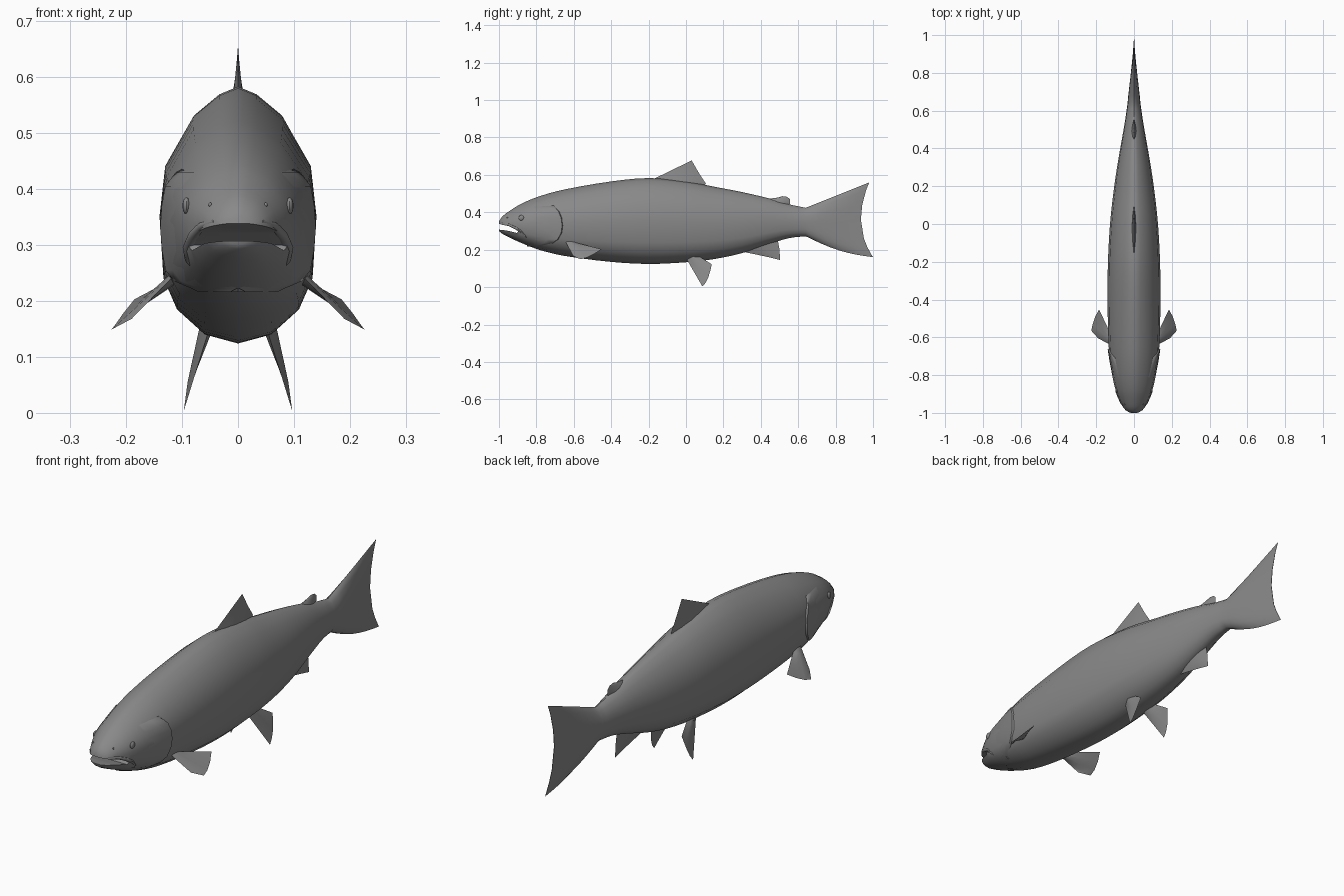
import bpy, bmesh, math
from mathutils import Vector

if "Cube" in bpy.data.objects:
    bpy.data.objects.remove(bpy.data.objects["Cube"])

grey = bpy.data.materials.new("fish grey")
grey.diffuse_color = (0.25, 0.25, 0.25, 1)
grey.use_nodes = True
grey.node_tree.nodes["Principled BSDF"].inputs["Base Color"].default_value = grey.diffuse_color

# body stations: y, top z, bottom z, half width
STATIONS = [(-1.0, .350, .300, .022), (-.985, .375, .287, .046), (-.95, .403, .268, .068),
            (-.88, .446, .236, .097), (-.78, .487, .198, .119), (-.65, .522, .167, .134),
            (-.4, .565, .135, .140), (-.2, .583, .124, .138), (0, .566, .133, .127),
            (.15, .537, .150, .111), (.3, .508, .182, .090), (.45, .473, .232, .064),
            (.55, .443, .262, .047), (.64, .424, .272, .034)]
# right half of the cross-section, top to bottom: x, z in -1..1
SECTION = [(0, 1), (.24, .94), (.57, .775), (.93, .39), (1, 0), (.95, -.5), (.78, -.74), (.43, -.93), (0, -1)]


def station(y):
    """Smooth top, bottom and half width at y."""
    n = len(STATIONS)
    i = max(k for k in range(n - 1) if STATIONS[k][0] <= y or k == 0)
    a, b = STATIONS[i], STATIONS[i + 1]
    p, q = STATIONS[max(i - 1, 0)], STATIONS[min(i + 2, n - 1)]
    h = b[0] - a[0]
    t = (y - a[0]) / h
    out = []
    for c in (1, 2, 3):
        m0 = (b[c] - p[c]) / (b[0] - p[0]) * h
        m1 = (q[c] - a[c]) / (q[0] - a[0]) * h
        out.append((2*t**3 - 3*t*t + 1) * a[c] + (t**3 - 2*t*t + t) * m0
                   + (3*t*t - 2*t**3) * b[c] + (t**3 - t*t) * m1)
    return out


def skin_x(y, z):
    """Half width of the body surface at y, z."""
    top, bot, w = station(y)
    zn = max(-1, min(1, (2 * z - top - bot) / (top - bot)))
    for (x0, z0), (x1, z1) in zip(SECTION, SECTION[1:]):
        if z0 >= zn >= z1:
            return w * (x0 + (x1 - x0) * (z0 - zn) / (z0 - z1))
    return 0


def finish(name, bm, mirror=False, angle=50):
    bmesh.ops.recalc_face_normals(bm, faces=bm.faces)
    me = bpy.data.meshes.new(name)
    bm.to_mesh(me)
    bm.free()
    ob = bpy.data.objects.new(name, me)
    bpy.context.collection.objects.link(ob)
    me.materials.append(grey)
    bpy.ops.object.select_all(action='DESELECT')
    bpy.context.view_layer.objects.active = ob
    ob.select_set(True)
    if angle:
        bpy.ops.object.shade_smooth_by_angle(angle=math.radians(angle))
    if mirror:
        ob.modifiers.new("mirror", 'MIRROR').use_mirror_merge = False
    return ob


def loft(bm, rows, closed=False):
    """Quads between successive rows of points."""
    vs = [[bm.verts.new(p) for p in r] for r in rows]
    n = len(rows[0])
    for r, s in zip(vs, vs[1:]):
        for i in range(n if closed else n - 1):
            j = (i + 1) % n
            bm.faces.new((r[i], r[j], s[j], s[i]))
    return vs


# body, running into the forked tail
ring = SECTION + [(-x, z) for x, z in SECTION[-2:0:-1]]
ys = []
for a, b in zip(STATIONS, STATIONS[1:]):
    steps = 2 if b[0] < -.9 else 3
    ys += [a[0] + (b[0] - a[0]) * k / steps for k in range(steps)]
rows = []
for y in ys + [.64]:
    top, bot, w = station(y)
    rows.append([(x * w, y, (top + bot) / 2 + z * (top - bot) / 2) for x, z in ring])
last = rows[-1]
for k in range(1, 9):
    t = k / 8
    row = []
    for (x, zn), p in zip(ring, last):
        edge_y = .935 + (.045 if zn > 0 else .065) * zn * zn
        droop = .02 * math.sin(math.pi * t) * min(zn, 0)
        row.append((p[0] * (1 - t) + .001 * x, p[1] + (edge_y - p[1]) * t,
                    p[2] + (.36 + .2 * zn - p[2]) * t + droop))
    rows.append(row)
bm = bmesh.new()
vs = loft(bm, rows, closed=True)
bm.faces.new(vs[0])
n = len(ring)
for i in range(n // 2):            # close the trailing edge of the tail
    quad = [vs[-1][i], vs[-1][i + 1], vs[-1][-i - 1], vs[-1][-i % n]]
    bm.faces.new(list(dict.fromkeys(quad)))
body = finish("body_and_tail", bm, angle=0)

# open mouth cut as a wedge through the snout
bm = bmesh.new()
wedge = [(-1.1, .368), (-.985, .334), (-.93, .322), (-.895, .300), (-.905, .290), (-.96, .303), (-1.1, .318)]
vs = loft(bm, [[(x, y, z) for y, z in wedge] for x in (-.2, .2)], closed=True)
bm.faces.new(vs[0])
bm.faces.new(vs[1])
cutter = finish("mouth_cutter", bm, angle=0)
cutter.hide_render = True
bpy.context.view_layer.objects.active = body
cut = body.modifiers.new("mouth", 'BOOLEAN')
cut.operation, cut.object, cut.solver = 'DIFFERENCE', cutter, 'EXACT'
bpy.ops.object.modifier_apply(modifier=cut.name)
bpy.data.objects.remove(cutter)
bpy.ops.object.select_all(action='DESELECT')
body.select_set(True)
bpy.ops.object.shade_smooth_by_angle(angle=math.radians(50))

# raised gill covers, flush with the cheek in front and stepped at the back
edge = [(-.70, .43), (-.675, .405), (-.66, .37), (-.655, .33), (-.66, .29), (-.68, .255), (-.71, .235), (-.77, .222)]
rows = []
for y1, z in edge:
    row = []
    for t, off in ((0, -.003), (.3, .001), (.65, .004), (.96, .007), (1, -.006)):
        y = -.85 + (y1 + .85) * t
        row.append((skin_x(y, z) + off, y, z))
    rows.append(row)
rows.insert(0, [(p[0] - .012, p[1], p[2] + .006) for p in rows[0]])
rows.append([(p[0] - .012, p[1], p[2] - .006) for p in rows[-1]])
bm = bmesh.new()
loft(bm, rows)
finish("gill_cover", bm, mirror=True)

# fleshy upper lips sweeping down past the mouth corners
rows = []
for y, z, r in ((-.985, .342, .004), (-.95, .334, .007), (-.91, .316, .009),
                (-.88, .296, .009), (-.86, .275, .007), (-.85, .262, .002)):
    x = skin_x(y, z) - .003
    rows.append([(x + r * math.cos(a), y, z + r * math.sin(a))
                 for a in (math.tau * k / 8 for k in range(8))])
bm = bmesh.new()
vs = loft(bm, rows, closed=True)
bm.faces.new(vs[0])
bm.faces.new(vs[-1])
finish("upper_lip", bm, mirror=True)


# eyes and nostrils
def bump(name, y, z, r, depth):
    bm = bmesh.new()
    bmesh.ops.create_uvsphere(bm, u_segments=12, v_segments=8, radius=1)
    for v in bm.verts:
        v.co = (skin_x(y, z) + v.co.x * depth, y + v.co.y * r, z + v.co.z * r)
    finish(name, bm, mirror=True)


bump("eye", -.88, .37, .015, .007)
bump("nostril", -.955, .372, .004, .003)


def fin(name, root, tip, thick, side=(1, 0, 0), mirror=False, steps=5):
    """Thin blade from a root line to a tip line, thickest at the middle of the root."""
    bm = bmesh.new()
    side = Vector(side).normalized()
    m = len(root) - 1
    for s in (1, -1):
        rows = []
        for k in range(steps + 1):
            v = k / steps
            rows.append([Vector(a).lerp(Vector(b), v)
                         + side * s * thick * (1 - v) * math.sin(math.pi * i / m)
                         for i, (a, b) in enumerate(zip(root, tip))])
        loft(bm, rows)
    bmesh.ops.remove_doubles(bm, verts=bm.verts, dist=1e-5)
    return finish(name, bm, mirror, 60)


def flat(points):
    return [(0, y, z) for y, z in points]


fin("dorsal_fin", flat([(-.18, .575), (-.10, .565), (-.03, .56), (.04, .55), (.09, .535)]),
    flat([(.03, .677), (.045, .652), (.062, .622), (.083, .588), (.107, .553)]), .012)
fin("adipose_fin", flat([(.43, .472), (.46, .462), (.49, .453), (.52, .445), (.545, .435)]),
    flat([(.49, .478), (.515, .486), (.54, .483), (.556, .47), (.555, .445)]), .013)
fin("anal_fin", flat([(.30, .19), (.35, .205), (.40, .225), (.45, .24), (.49, .255)]),
    flat([(.42, .165), (.45, .158), (.475, .152), (.503, .145), (.5, .20)]), .012)
fin("pelvic_fin", [(.05, 0, .155), (.052, .02, .155), (.055, .035, .16), (.055, .05, .16), (.055, .07, .165)],
    [(.097, .088, .003), (.094, .106, .025), (.09, .12, .055), (.083, .13, .088), (.075, .138, .122)],
    .012, (1, 0, .3), True)
fin("pectoral_fin", [(.115, -.645, .245), (.115, -.635, .24), (.115, -.62, .24), (.115, -.61, .24), (.115, -.60, .24)],
    [(.19, -.605, .168), (.226, -.565, .149), (.219, -.53, .158), (.205, -.49, .178), (.185, -.452, .203)],
    .010, (.64, 0, .77), True)
